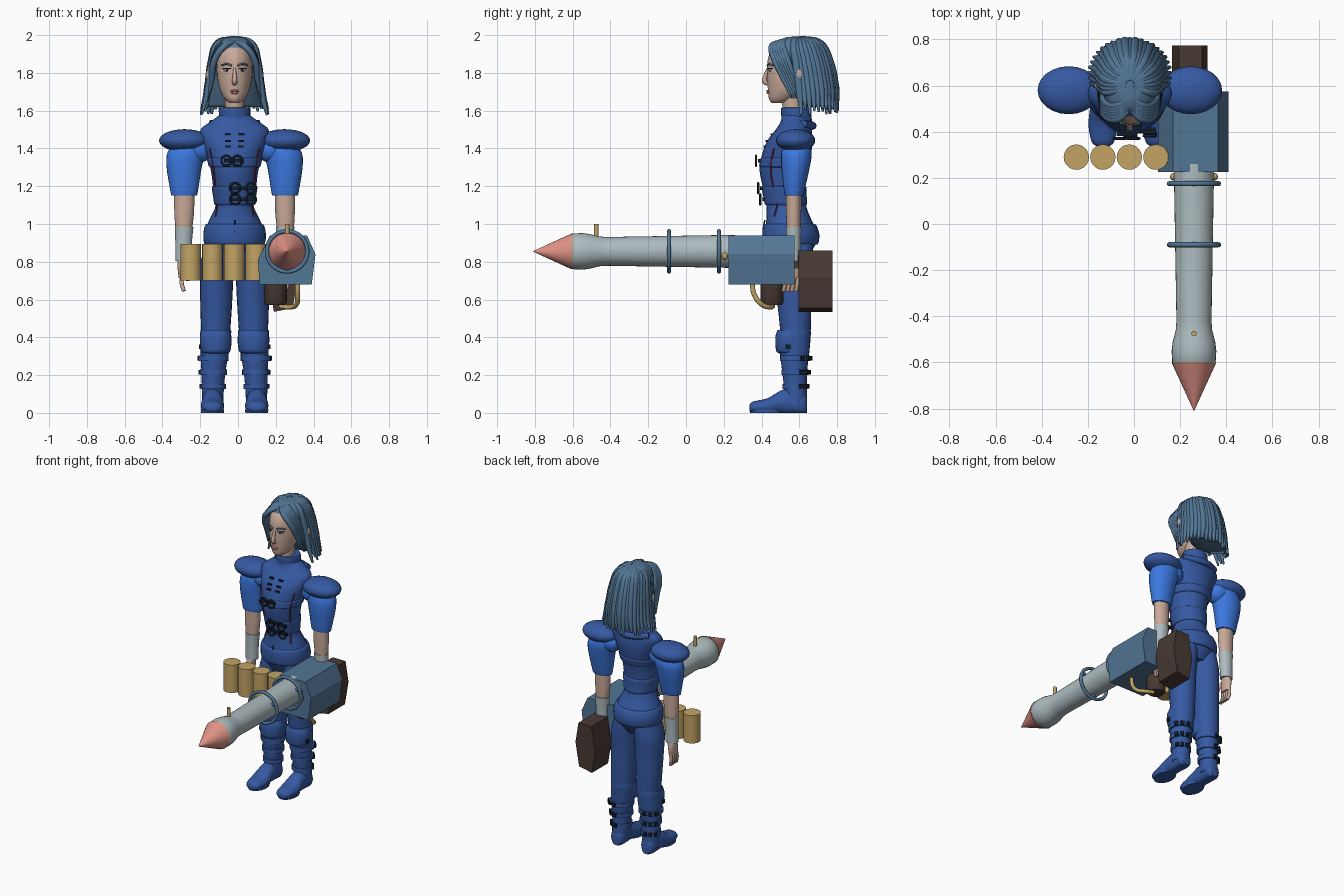
import bpy, bmesh, math, random
from mathutils import Vector, Matrix

random.seed(4)
if "Cube" in bpy.data.objects:
    bpy.data.objects.remove(bpy.data.objects["Cube"], do_unlink=True)
CX = -0.018  # body centre line
SIDES = (("right", -1), ("left", 1))


def material(name, *rgb):
    m = bpy.data.materials.new(name)
    m.use_nodes = True
    m.diffuse_color = (*rgb, 1)
    m.node_tree.nodes["Principled BSDF"].inputs["Base Color"].default_value = (*rgb, 1)
    return m


SUIT = material("suit blue", .036, .1, .36)
SLEEVE = material("bright blue", .045, .19, .75)
STEEL = material("steel blue", .085, .18, .3)
GREY = material("pale grey", .42, .5, .52)
PINK = material("warm pink", .75, .29, .24)
TAN = material("brass tan", .54, .37, .13)
SKIN = material("skin", .58, .4, .32)
BROWN = material("dark brown", .065, .042, .034)
BLACK = material("buckle black", .008, .014, .022)
RED = material("piping red", .22, .015, .05)


def finish(name, mesh, mat, angle=40):
    mesh.materials.clear()
    mesh.materials.append(mat)
    ob = bpy.data.objects.new(name, mesh)
    bpy.context.collection.objects.link(ob)
    bpy.ops.object.select_all(action="DESELECT")
    ob.select_set(True)
    bpy.context.view_layer.objects.active = ob
    bpy.ops.object.shade_smooth_by_angle(angle=math.radians(angle))
    return ob


def from_bmesh(name, bm, mat, angle=40):
    bmesh.ops.recalc_face_normals(bm, faces=bm.faces)
    mesh = bpy.data.meshes.new(name)
    bm.to_mesh(mesh)
    bm.free()
    return finish(name, mesh, mat, angle)


def refine(rings, steps):
    """Catmull-Rom sampling between cross-sections."""
    out, last = [], len(rings) - 1
    for i in range(last):
        a, b, c, d = (Vector(rings[min(max(i + k, 0), last)]) for k in (-1, 0, 1, 2))
        for s in range(steps):
            t = s / steps
            out.append(b + (c - a) * t / 2 + (a - b * 2.5 + c * 2 - d / 2) * t * t
                       + ((b - c) * 3 + d - a) * t ** 3 / 2)
    return out + [Vector(rings[-1])]


def loft(name, rings, mat, axis="Z", steps=4, n=24, floor=None, angle=40):
    """Elliptical sections (x, y, z, radius, radius) stacked along an axis."""
    bm = bmesh.new()
    loops = []
    for x, y, z, a, b in refine(rings, steps):
        loop = []
        for k in range(n):
            u, v = a * math.cos(math.tau * k / n), b * math.sin(math.tau * k / n)
            p = Vector((x + u, y + v, z) if axis == "Z" else (x + u, y, z + v))
            if floor is not None:
                p.z = max(p.z, floor)
            loop.append(bm.verts.new(p))
        loops.append(loop)
    for lo, hi in zip(loops, loops[1:]):
        for k in range(n):
            bm.faces.new((lo[k], lo[k - 1], hi[k - 1], hi[k]))
    bm.faces.new(loops[0])
    bm.faces.new(loops[-1])
    return from_bmesh(name, bm, mat, angle)


def body(rings, x=0):
    """Centre-line sections given as (z, y, rx, ry)."""
    return [(CX + x, y, z, a, b) for z, y, a, b in rings]


def limb(rings, side):
    """Mirrored sections given as (offset, y, z, rx, ry)."""
    return [(CX + side * o, y, z, a, b) for o, y, z, a, b in rings]


def ball(name, centre, radii, mat):
    bm = bmesh.new()
    bmesh.ops.create_uvsphere(bm, u_segments=24, v_segments=14, radius=1,
                              matrix=Matrix.LocRotScale(Vector(centre), None, Vector(radii)))
    return from_bmesh(name, bm, mat, 80)


def box(name, centre, size, mat, turn=0):
    bm = bmesh.new()
    bmesh.ops.create_cube(bm, size=1, matrix=Matrix.Translation(centre)
                          @ Matrix.Rotation(turn, 4, "Z") @ Matrix.Diagonal((*size, 1)))
    return from_bmesh(name, bm, mat)


def prism(name, profile, front, back, mat):
    """Extrude an (x, z) outline along y."""
    bm = bmesh.new()
    face = bm.faces.new([bm.verts.new((x, front, z)) for x, z in profile])
    grown = bmesh.ops.extrude_face_region(bm, geom=[face])["geom"]
    bmesh.ops.translate(bm, vec=(0, back - front, 0),
                        verts=[v for v in grown if isinstance(v, bmesh.types.BMVert)])
    return from_bmesh(name, bm, mat, 15)


def tube(name, points, radius, mat, taper=None, cyclic=False):
    curve = bpy.data.curves.new(name, "CURVE")
    curve.dimensions, curve.bevel_depth = "3D", radius
    curve.bevel_resolution, curve.resolution_u, curve.use_fill_caps = 2, 5, True
    spline = curve.splines.new("BEZIER")
    spline.bezier_points.add(len(points) - 1)
    spline.use_cyclic_u = cyclic
    for i, (bp, p) in enumerate(zip(spline.bezier_points, points)):
        bp.co, bp.handle_left_type, bp.handle_right_type = p, "AUTO", "AUTO"
        bp.radius = taper[i] if taper else 1
    helper = bpy.data.objects.new(name + " path", curve)
    bpy.context.collection.objects.link(helper)
    graph = bpy.context.evaluated_depsgraph_get()
    mesh = bpy.data.meshes.new_from_object(helper.evaluated_get(graph))
    bpy.data.objects.remove(helper, do_unlink=True)
    return finish(name, mesh, mat, 60)


# Torso and jacket
TORSO = [(.82, .55, .1, .09), (.9, .555, .15, .135), (.96, .555, .155, .14), (1.02, .545, .135, .12),
         (1.1, .53, .1, .105), (1.18, .52, .112, .11), (1.28, .515, .125, .125), (1.36, .53, .145, .13),
         (1.44, .55, .17, .12), (1.5, .57, .18, .095), (1.54, .58, .13, .08), (1.58, .575, .075, .065)]
loft("torso", body(TORSO), SUIT)


def section(z, grow=0):
    for lo, hi in zip(TORSO, TORSO[1:]):
        if lo[0] <= z <= hi[0]:
            _, y, a, b = Vector(lo).lerp(Vector(hi), (z - lo[0]) / (hi[0] - lo[0]))
            return z, y, a + grow, b + grow


def on_torso(z, angle, grow=.004):
    """Surface point; angle runs from the front towards the left."""
    _, y, a, b = section(z, grow)
    return Vector((CX + a * math.sin(angle), y - b * math.cos(angle), z))


for label, low, high, grow in (("jacket hem", .89, 1, .012), ("waist band", 1.1, 1.2, .007),
                               ("bolero edge", 1.3, 1.35, .006)):
    mid = (low + high) / 2
    loft(label, body([section(low), section(low + .008, grow), section(mid, grow),
                      section(high - .008, grow), section(high)]), SUIT)
loft("collar", body([(1.53, .585, .1, .085), (1.56, .585, .085, .08), (1.61, .58, .083, .078),
                     (1.615, .58, .07, .065)]), SUIT)
tube("jacket front split", [on_torso(z, 0, .008) for z in (.89, .95, 1.02)], .004, BLACK)
tube("hood fold", [(CX + x, y, z) for x, y, z in ((-.13, .62, 1.53), (0, .67, 1.52), (.13, .62, 1.53))],
     .022, SUIT)
for label, s in SIDES:
    tube(label + " piping", [on_torso(z, s * a) for z, a in
                             ((1.4, .95), (1.3, 1), (1.2, 1.05), (1.1, 1.1), (1.04, .9))], .004, RED)

# Buckles and frogging down the chest
for z, x, wide in ((1.13, .03, .13), (1.19, .03, .13), (1.335, -.03, .09)):
    y = on_torso(z, 0).y
    box("buckle strap", (x, y - .004, z), (wide, .014, .018), BLACK)
    for dx in (-.35, .3):
        w = wide * dx + x
        tube("buckle frame", [(w + .018 * i, y - .022, z + .02 * j) for i, j in
                              ((-1, -1), (1, -1), (1, 1), (-1, 1))], .006, BLACK, cyclic=True)
for z in (1.41, 1.44, 1.475):
    for label, s in SIDES:
        box(label + " frog fastener", on_torso(z, s * .2, .006), (.03, .012, .01), BLACK)

# Head
loft("neck", body([(1.55, .58, .055, .055), (1.62, .565, .05, .055), (1.7, .57, .055, .06)]), SKIN)
loft("head", body([(1.64, .49, .025, .035), (1.66, .505, .05, .065), (1.7, .53, .074, .095),
                   (1.76, .55, .09, .12), (1.82, .56, .095, .13), (1.88, .57, .095, .135),
                   (1.93, .58, .085, .12), (1.97, .58, .05, .07)]), SKIN, angle=80)
tube("nose", [(CX, y, z) for y, z in ((.437, 1.83), (.422, 1.79), (.417, 1.755), (.435, 1.742))],
     .013, SKIN, (.5, .8, 1.1, .9))
ball("upper lip", (CX, .437, 1.705), (.024, .012, .006), PINK)
ball("lower lip", (CX, .438, 1.695), (.02, .012, .007), PINK)
for label, s in SIDES:
    ball(label + " eye", (CX + s * .04, .445, 1.815), (.018, .007, .008), GREY)
    ball(label + " iris", (CX + s * .04, .441, 1.815), (.007, .005, .007), BLACK)
    tube(label + " lash", [(CX + s * x, y, 1.823) for x, y in ((.02, .434), (.04, .439), (.062, .456))],
         .003, BLACK)
    tube(label + " brow", [(CX + s * x, y, z) for x, y, z in
                           ((.015, .431, 1.838), (.04, .439, 1.848), (.068, .46, 1.84))], .005, STEEL)
    ball(label + " ear", (CX + s * .135, .6, 1.79), (.018, .022, .036), SKIN)

# Hair: inner shell, hanging locks, and locks swept off a centre parting
loft("hair shell", body([(1.62, .72, .14, .08), (1.7, .69, .13, .1), (1.8, .66, .125, .115),
                         (1.88, .615, .125, .145), (1.95, .6, .105, .13), (1.985, .6, .06, .08),
                         (1.992, .6, .02, .03)]), STEEL, angle=80)
count = 25
for i in range(count):
    a = math.radians(-105 + 210 * i / (count - 1))
    tip = random.uniform(1.575, 1.615)
    path = [(.015, .6, .02, 1.982), (.09, .6, .11, 1.955), (.122, .62, .14, 1.86),
            (.142, .64, .15, 1.72), (.178, .65, .155, tip)]
    tube("hair lock", [(CX + r * math.sin(a), y + d * math.cos(a), z) for r, y, d, z in path],
         random.uniform(.019, .025), STEEL, (.6, .9, 1, 1, .3))
for label, s in SIDES:
    for i in range(6):
        k = i / 5
        tube(label + " fringe lock",
             [(CX + s * x, y + .06 * k, z) for x, y, z in
              ((.006, .49, 1.965 + .015 * k), (.055, .455, 1.94 + .02 * k), (.105, .47, 1.87 + .02 * k),
               (.12, .515, 1.77), (.14, .56, 1.665))], .018, STEEL, (.6, 1, 1, .8, .2))

for label, s in SIDES:
    # Arms
    ball(label + " shoulder pad", (CX + s * .265, .58, 1.442), (.135, .104, .06), SUIT)
    loft(label + " sleeve", limb([(.267, .572, 1.15, .068, .048), (.267, .573, 1.18, .074, .055),
                                  (.267, .58, 1.3, .093, .075), (.255, .585, 1.38, .1, .08),
                                  (.235, .585, 1.44, .07, .06)], s), SLEEVE)
    ball(label + " armpit sleeve", (CX + s * .19, .58, 1.395), (.075, .07, .07), SLEEVE)
    loft(label + " forearm", limb([(.267, .57, 1.17, .054, .042), (.267, .57, 1.06, .052, .04),
                                   (.27, .57, .95, .042, .036)], s), SKIN)
    loft(label + " wrist cuff", limb([(.272, .57, .805, .042, .036), (.27, .57, .9, .044, .038),
                                      (.267, .57, .985, .049, .042)], s), GREY)
    loft(label + " palm", limb([(.272, .57, .82, .028, .03), (.276, .565, .77, .026, .042),
                                (.276, .56, .715, .02, .04)], s), SKIN)
    for f in range(4):
        y = .528 + .022 * f
        tube(label + " finger", [(CX + s * x, y - d, z) for x, d, z in
                                 ((.277, 0, .73), (.28, .004, .685), (.268, .012, .645))], .011, SKIN)
    tube(label + " thumb", [(CX + s * x, y, z) for x, y, z in
                            ((.265, .54, .785), (.25, .515, .74), (.245, .51, .7))], .012, SKIN)

    # Legs and boots
    loft(label + " trouser leg", limb([(.075, .56, .9, .075, .11), (.09, .56, .8, .09, .112),
                                       (.095, .565, .7, .088, .1), (.098, .575, .55, .083, .088),
                                       (.1, .58, .42, .076, .08)], s), SUIT)
    loft(label + " boot shaft", limb([(.117, .58, .04, .056, .06), (.115, .58, .12, .058, .06),
                                      (.112, .575, .22, .064, .066), (.105, .575, .32, .075, .078),
                                      (.1, .575, .42, .082, .086), (.1, .575, .44, .08, .083)], s), SUIT)
    loft(label + " knee guard", limb([(.102, .555, .315, .06, .06), (.1, .55, .33, .078, .073),
                                      (.1, .55, .4, .084, .077), (.1, .555, .44, .07, .07)], s), SUIT)
    loft(label + " foot", [(CX + s * .117, y, z, a, b) for y, z, a, b in
                           ((.335, .025, .02, .015), (.355, .03, .048, .03), (.43, .035, .062, .042),
                            (.5, .055, .056, .062), (.56, .06, .052, .075), (.62, .05, .048, .065),
                            (.64, .04, .03, .045))], SUIT, axis="Y", floor=0)
    loft(label + " sole", limb([(.117, .425, 0, .06, .085), (.117, .425, .018, .062, .088)], s), SUIT, steps=1)
    for z, r in ((.14, .066), (.215, .072), (.29, .08)):
        loft(label + " boot strap", limb([(.112, .577, z - .014, r, r), (.112, .577, z + .014, r, r)], s),
             SUIT, steps=1)
        for turn in (.5, 1, 1.5):
            px, py = CX + s * (.112 + r * math.cos(turn)), .577 + r * math.sin(turn)
            box(label + " boot buckle", (px, py, z), (.022, .022, .024), BLACK, s * turn)
    box(label + " knee buckle", (CX + s * .183, .54, .35), (.012, .025, .025), BLACK)

# Row of canisters
for i in range(4):
    x = -.25 + .115 * i
    loft("canister", [(x, .29, .7, .055, .055), (x, .29, .895, .055, .055)], TAN, steps=1, n=20)

# Launcher: barrel, warhead, rings, housing
GX, GZ = .26, .855


def turned(name, profile, mat):
    loft(name, [(GX, y, GZ, r, r) for y, r in profile], mat, axis="Y", steps=1, n=32)


turned("launcher barrel", ((-.61, .088), (-.6, .094), (-.55, .097), (-.51, .092), (-.46, .079),
                           (-.42, .076), (.225, .087), (.26, .087)), GREY)
turned("warhead tip", ((-.81, .001), (-.605, .095)), PINK)
turned("warhead collar", ((-.61, .09), (-.6, .097)), TAN)
for y in (-.09, .175):
    tube("barrel ring", [(GX + .107 * math.cos(t * math.tau / 12), y, GZ + .107 * math.sin(t * math.tau / 12))
                         for t in range(12)], .011, STEEL, cyclic=True)
    for t in range(3):
        a = math.tau * t / 3 + .5
        ball("ring mount", (GX + .092 * math.cos(a), y, GZ + .092 * math.sin(a)), (.015, .01, .015), STEEL)
prism("launcher housing", ((.115, .68), (.39, .68), (.41, .84), (.365, .94), (.17, .94), (.105, .81)),
      .225, .575, STEEL)
prism("rear stock", ((.19, .535), (.29, .555), (.318, .72), (.295, .86), (.195, .86), (.165, .69)),
      .595, .775, BROWN)
box("stock mount", (.25, .59, .8), (.07, .06, .07), BROWN)
loft("front grip", [(.198, .455, z, r, r) for z, r in ((.57, .05), (.585, .06), (.7, .062))],
     BROWN, steps=1)
tube("trigger pipe", [(.315, .35, .7), (.315, .36, .63), (.31, .4, .575), (.28, .44, .56), (.22, .46, .565)],
     .013, TAN)
loft("sight post", [(GX, -.475, z, .012, .012) for z in (.92, 1)], TAN, steps=1, n=12)
for label, s in SIDES:
    ball(label + " barrel knob", (GX + s * .09, .205, .83), (.014, .016, .02), TAN)
